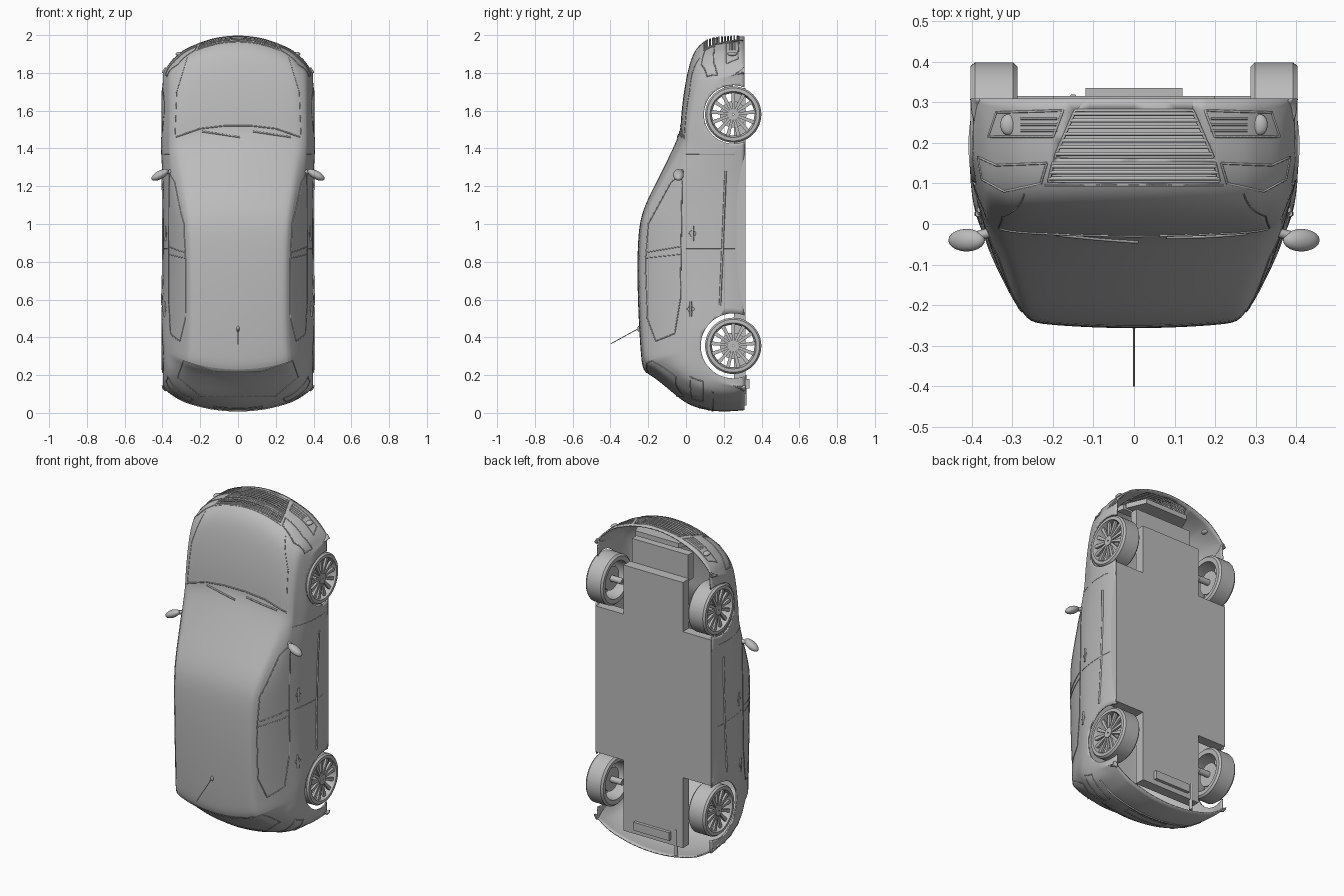
import bpy, bmesh, math
from mathutils import Vector, Matrix
from mathutils.bvhtree import BVHTree

if "Cube" in bpy.data.objects:
    bpy.data.objects.remove(bpy.data.objects["Cube"])

GREY = (.5, .5, .5, 1)
paint = bpy.data.materials.new("plain_grey")
paint.use_nodes = True
paint.diffuse_color = GREY
paint.node_tree.nodes["Principled BSDF"].inputs["Base Color"].default_value = GREY

AXLES = {"front": 1.58, "rear": .355}
AXLE_Y = .25
SIDES = {"left": 1, "right": -1}
# Each look is the axis it runs along and its sign
LOOKS = {"left": (0, -1), "right": (0, 1), "roof": (1, 1), "rear": (2, 1), "front": (2, -1)}


def link(name, data):
    data.materials.append(paint)
    ob = bpy.data.objects.new(name, data)
    bpy.context.collection.objects.link(ob)
    return ob


def finish(name, bm):
    bmesh.ops.recalc_face_normals(bm, faces=bm.faces)
    mesh = bpy.data.meshes.new(name)
    bm.to_mesh(mesh)
    bm.free()
    ob = link(name, mesh)
    bpy.ops.object.select_all(action="DESELECT")
    ob.select_set(True)
    bpy.context.view_layer.objects.active = ob
    bpy.ops.object.shade_smooth_by_angle(angle=math.radians(35))
    return ob


def prism(name, outline, axis, low, high):
    """Extrude a flat outline along the given axis."""
    bm = bmesh.new()
    ends = []
    for depth in (low, high):
        ring = []
        for point in outline:
            co = list(point)
            co.insert(axis, depth)
            ring.append(bm.verts.new(co))
        bm.faces.new(ring)
        ends.append(ring)
    start, end = ends
    for i in range(len(outline)):
        bm.faces.new((start[i - 1], start[i], end[i], end[i - 1]))
    return finish(name, bm)


def both(half):
    """Complete a half outline with its mirror image in x."""
    return half + [(-x, other) for x, other in reversed(half)]


def ellipsoid(name, centre, size, turn=0):
    bm = bmesh.new()
    place = Matrix.Translation(centre) @ Matrix.Rotation(turn, 4, "Y") @ Matrix.Diagonal((*size, 1))
    bmesh.ops.create_uvsphere(bm, u_segments=20, v_segments=12, radius=1, matrix=place)
    return finish(name, bm)


def tube(name, points, radius):
    curve = bpy.data.curves.new(name, "CURVE")
    curve.dimensions = "3D"
    curve.bevel_depth = radius
    curve.bevel_resolution = 1
    curve.use_fill_caps = True
    spline = curve.splines.new("POLY")
    spline.points.add(len(points) - 1)
    for point, co in zip(spline.points, points):
        point.co = (*co, 1)
    return link(name, curve)


# Body shell: stations from tail to nose in hundredths (length, top, roof half width, bow)
stations = [
    (1, 31, 30, -20), (0, 20, 30, -20), (1, 10, 30, -20), (4, 0, 30, -20),
    (12, -9, 29, -20), (20, -19, 28, -20), (21.5, -23, 28, -20), (30, -24, 27, -15),
    (45, -25, 26.5, -6), (70, -26, 26.5, 0), (92, -25.7, 27, 3), (106, -24, 28, 6),
    (120, -17, 30, 9), (135, -9.5, 32, 13), (149, -3, 34, 15), (154, -3, 34, 14),
    (165, -2, 33, 10), (178, 0, 32, 12), (188, 2.5, 31, 18), (194, 5.5, 30, 25),
    (198, 10, 30, 29), (200, 18, 30, 30), (200, 31, 30, 30)]
SILL, BELT = .31, .37
bm = bmesh.new()
rings = []
for z, top, roof, bow in ([n / 100 for n in row] for row in stations):
    belt_y = max(z / 40 - .035, top + .06)
    wide = .397 + .013 * sum(math.exp(-((z - axle) / .2) ** 2) for axle in AXLES.values())
    half = [(0, top), (roof / 2, top + .004), (roof * .9, top + .012), (roof, top + .022),
            ((roof + BELT) / 2 + .012, (top + belt_y) / 2 + .01), (BELT, belt_y),
            (wide - .01, belt_y + .06), (wide, .16), (wide, .24), (wide - .016, SILL)]
    level = top
    section = []
    for x, y in half:
        level = min(max(level, y), SILL)
        section.append((x, level))
    outline = [(-x, y) for x, y in section[:0:-1]] + section
    rings.append([bm.verts.new((x, y, z - bow * (1 - math.sqrt(1 - (x / .42) ** 2))))
                  for x, y in outline])
for a, b in zip(rings, rings[1:]):
    for i in range(1, len(a)):
        bm.faces.new((a[i - 1], a[i], b[i], b[i - 1]))
body = finish("body_shell", bm)
rounding = body.modifiers.new("rounding", "SUBSURF")
rounding.levels = rounding.render_levels = 2
bpy.context.view_layer.update()
surface = BVHTree.FromObject(body, bpy.context.evaluated_depsgraph_get())
body.modifiers.new("thickness", "SOLIDIFY").thickness = .008


def on_body(point, look):
    """Project a flat point onto the body, or give None where it misses."""
    axis, sign = LOOKS[look]
    start, way = list(point), Vector()
    way[axis] = sign
    start.insert(axis, -3 * sign)
    return surface.ray_cast(Vector(start), way)[0]


def trim(name, look, points, radius=.0025, closed=False):
    """Lay a thin strip over the body."""
    points = [Vector(p) for p in points]
    if closed:
        points.append(points[0])
    path = [on_body(a.lerp(b, i / 10), look) for a, b in zip(points, points[1:]) for i in range(11)]
    path = [p for p in path if p]
    if path:
        tube(name, path, radius)


def cut(cutter):
    cutter.hide_render = cutter.hide_viewport = True
    hole = body.modifiers.new(cutter.name, "BOOLEAN")
    hole.solver = "EXACT"
    hole.object = cutter


def lathe(bm, profile, steps=48):
    """Spin a closed (radius, x) loop round the x axis."""
    angles = [k * math.tau / steps for k in range(steps)]
    loops = [[bm.verts.new((x, r * math.cos(t), r * math.sin(t))) for r, x in profile] for t in angles]
    for k in range(steps):
        a, b = loops[k - 1], loops[k]
        for i in range(len(profile)):
            bm.faces.new((a[i - 1], a[i], b[i], b[i - 1]))


def disc(bm, radius, inner, outer):
    lathe(bm, [(.004, inner), (radius, inner), (radius, outer), (.004, outer)])


# Wheel arches and wheels
SPOKES = 13
for end, z in AXLES.items():
    bm = bmesh.new()
    radius = .155 if end == "front" else .172
    place = Matrix.Translation((0, AXLE_Y, z)) @ Matrix.Rotation(math.pi / 2, 4, "Y")
    bmesh.ops.create_cone(bm, cap_ends=True, segments=48, radius1=radius, radius2=radius,
                          depth=1.2, matrix=place)
    cut(finish(end + "_arch_cutter", bm))
    for side, s in SIDES.items():
        bm = bmesh.new()
        lathe(bm, [(.112, .29), (.138, .287), (.149, .298), (.149, .392), (.14, .403),
                   (.122, .404), (.112, .38)])
        disc(bm, .03, .375, .398)
        disc(bm, .07, .325, .335)
        disc(bm, .018, .25, .38)
        for k in range(SPOKES):
            turn = Matrix.Rotation(k * math.tau / SPOKES, 4, "X") @ Matrix.Translation((.386, 0, .07))
            spoke = bmesh.ops.create_cube(bm, size=1, matrix=Matrix.Diagonal((.014, .016, .1, 1)))
            for v in spoke["verts"]:
                v.co.y *= 1.3 if v.co.z > 0 else .75
                v.co = turn @ v.co
        place = Matrix.Translation((0, AXLE_Y, z)) @ Matrix.Diagonal((s, 1, 1, 1))
        bmesh.ops.transform(bm, matrix=place, verts=bm.verts)
        finish(f"{end}_{side}_wheel", bm)

# Underside
prism("floor_pan", both([(.2, .1), (.2, .53), (.39, .53), (.39, 1.42), (.2, 1.42), (.2, 1.72)]), 1, .255, .316)
prism("front_undertray", both([(.19, 1.7), (.19, 1.86)]), 1, .2, .25)
prism("silencer", both([(.12, .13), (.12, .18)]), 1, .31, .335)
tube("tailpipe", [(-.15, .31, .2), (-.15, .31, .04)], .011)

# Grille openings, backing and slats
for name, top, bottom, wide, narrow, count in (("lower", .165, .28, .195, .145, 7),
                                               ("upper", .105, .15, .21, .2, 3)):
    shape = both([(wide, top), (narrow, bottom)])
    cut(prism(name + "_grille_cutter", shape, 2, 1.85, 2.2))
    prism(name + "_grille_back", shape, 2, 1.9, 1.93)
    trim(name + "_grille_frame", "front", shape, .004, True)
    for k in range(count):
        t = (k + .5) / count
        x, y = wide + (narrow - wide) * t, top + (bottom - top) * t
        trim(f"{name}_grille_slat_{k}", "front", [(-x, y), (x, y)], .005)
trim("bonnet_front_edge", "front", [(-.22, .095), (.22, .095)])

# Windscreen, tailgate and wipers
trim("windscreen_base", "roof", both([(.33, 1.46), (.2, 1.505), (.07, 1.52)]), .004)
trim("rear_glass_edge", "roof", both([(.2, .09), (.32, .19), (.29, .275), (.12, .215)]), .003, True)
trim("rear_bumper_step", "rear", both([(.36, .14)]), .006)
trim("number_plate_edge", "rear", both([(.13, .07), (.13, .12)]), .003, True)
for name, x in (("right_wiper", -.19), ("left_wiper", .08)):
    trim(name, "roof", [(x, 1.49), (x + .2, 1.46)], .005)

# Parts repeated on both sides
for side, s in SIDES.items():
    def mirrored(name, look, half, radius=.0025, closed=False):
        trim(f"{side}_{name}", look, [(s * x, other) for x, other in half], radius, closed)

    trim(side + "_window_frame", side, [(-.02, 1.27), (-.08, 1.22), (-.2, 1), (-.215, .8), (-.205, .5),
                                        (-.16, .38), (-.06, .42), (-.03, .6)], .003, True)
    trim(side + "_front_pillar", side, [(-.21, .85), (-.03, .88)])
    trim(side + "_rear_pillar", side, [(-.21, .82), (-.03, .84)])
    for name, z in (("front", 1.37), ("middle", .87)):
        trim(f"{side}_{name}_door_seam", side, [(0, z), (.26, z)], .0015)
    trim(side + "_moulding", side, [(.21, 1.28), (.18, .57)], .006)
    for end, y, z in (("front", .035, .95), ("rear", .025, .55)):
        trim(f"{side}_{end}_door_handle", side, [(y, z - .04), (y, z + .04)], .007)
        cup = [(y - .02, z), (y, z + .025), (y + .02, z), (y, z - .025)]
        trim(f"{side}_{end}_handle_cup", side, cup, .002, True)
    mirrored("headlamp_edge", "front", [(.215, .15), (.34, .145), (.385, .165), (.375, .11), (.32, .08),
                                        (.23, .1)], .003, True)
    mirrored("fog_lamp_frame", "front", [(.2, .215), (.36, .215), (.34, .275), (.175, .28)], .003, True)
    for k in range(3):
        y = .23 + k * .015
        mirrored(f"fog_lamp_slat_{k}", "front", [(.19, y), (.28, y)], .003)
    ellipsoid(side + "_fog_lamp", on_body((s * .31, .245), "front"), (.02, .026, .012))
    mirrored("tail_lamp_edge", "rear", [(.24, .03), (.37, .02), (.38, .09), (.25, .09)], .003, True)
    mirrored("bonnet_seam", "roof", [(.335, 1.45), (.325, 1.7), (.27, 1.88)], .002)
    ellipsoid(side + "_mirror", (s * .413, -.04, 1.26), (.05, .028, .022), s * .5)
    tube(side + "_mirror_stalk", [(s * .35, -.02, 1.28), (s * .39, -.03, 1.27)], .012)

# Aerial
tube("aerial", [(0, -.245, .45), (0, -.4, .365)], .0025)
ellipsoid("aerial_base", (0, -.25, .445), (.008, .008, .015))
